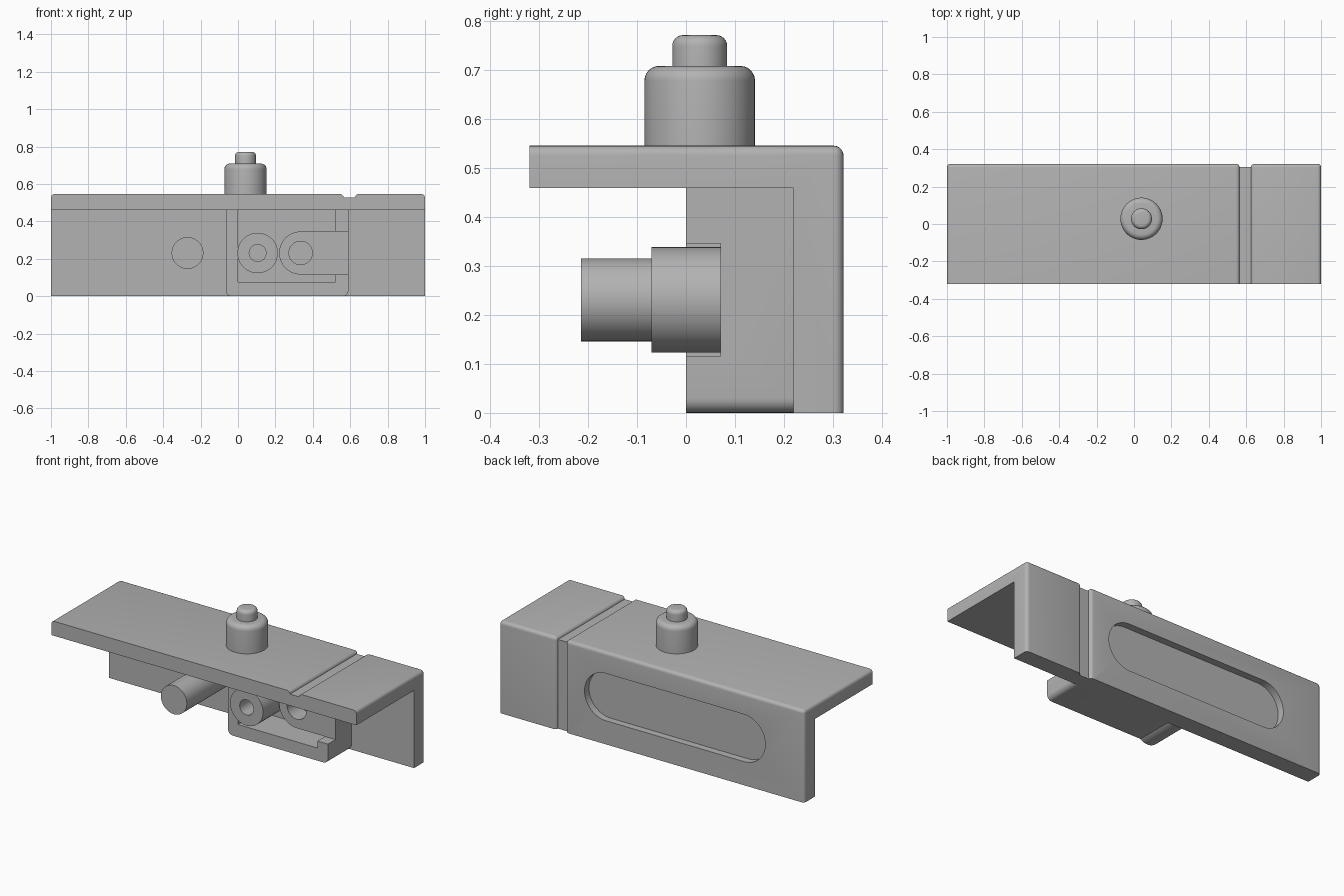
import bpy, bmesh, math

if "Cube" in bpy.data.objects:
    bpy.data.objects.remove(bpy.data.objects["Cube"])

grey = bpy.data.materials.new("light_grey")
grey.diffuse_color = (0.45, 0.45, 0.45, 1)
grey.use_nodes = True
grey.node_tree.nodes["Principled BSDF"].inputs["Base Color"].default_value = grey.diffuse_color


def make(name, bm, cutter=False):
    bmesh.ops.recalc_face_normals(bm, faces=bm.faces)
    me = bpy.data.meshes.new(name)
    bm.to_mesh(me)
    bm.free()
    me.materials.append(grey)
    ob = bpy.data.objects.new(name, me)
    bpy.context.collection.objects.link(ob)
    if cutter:
        ob.hide_render = True
        ob.hide_set(True)
    return ob


def extrude(pts, axis_vec):
    bm = bmesh.new()
    face = bm.faces.new([bm.verts.new(p) for p in pts])
    ext = bmesh.ops.extrude_face_region(bm, geom=[face])["geom"]
    bmesh.ops.translate(bm, vec=axis_vec, verts=[g for g in ext if isinstance(g, bmesh.types.BMVert)])
    return bm


def prism(name, outline, y0, y1, cutter=False):
    """Outline in x and z, extruded along y."""
    return make(name, extrude([(x, y0, z) for x, z in outline], (0, y1 - y0, 0)), cutter)


def arc(cx, cz, r, a0, a1, n):
    return [(cx + r * math.cos(math.radians(a0 + (a1 - a0) * i / n)),
             cz + r * math.sin(math.radians(a0 + (a1 - a0) * i / n))) for i in range(n + 1)]


def disc(cx, cz, r):
    return arc(cx, cz, r, 0, 360, 48)[:-1]


def rect(x0, x1, z0, z1):
    return [(x0, z0), (x1, z0), (x1, z1), (x0, z1)]


def cut(ob, *cutters):
    for c in cutters:
        m = ob.modifiers.new(c.name, "BOOLEAN")
        m.object, m.operation, m.solver = c, "DIFFERENCE", "EXACT"


def angle(x0, x1, top, back, name, radius=0.02):
    """Length of angle bar with rounded outer edges."""
    prof = [(-0.32, 0.46), (0.22, 0.46), (0.22, 0), (back, 0), (back, top), (-0.32, top)]
    bm = extrude([(x0, y, z) for y, z in prof], (x1 - x0, 0, 0))
    if radius:
        def on(e, i, v):
            return all(abs(p.co[i] - v) < 1e-4 for p in e.verts)
        edges = [e for e in bm.edges if (on(e, 2, top) and on(e, 1, back))
                 or ((on(e, 2, top) or on(e, 1, back)) and (on(e, 0, x0) or on(e, 0, x1))
                     and not on(e, 1, -0.32) and not on(e, 2, 0))]
        bmesh.ops.bevel(bm, geom=edges, offset=radius, segments=5, profile=0.5, affect="EDGES")
    return make(name, bm)


# Angle bar: long part, thin groove part, short part
long_bar = angle(-1, 0.565, 0.546, 0.322, "long_bar")
angle(0.555, 0.635, 0.528, 0.305, "groove_floor", 0)
angle(0.625, 1, 0.546, 0.322, "short_bar")

# Rounded recess in the back
recess = prism("recess_cutter", arc(0.30, 0.28, 0.14, -90, 90, 24) + arc(-0.605, 0.28, 0.14, 90, 270, 24),
               0.28, 0.4, True)
cut(long_bar, recess)

# Housing with open pocket and side notch
housing = prism("housing", arc(-0.035, 0.03, 0.03, 180, 270, 6) + arc(0.56, 0.03, 0.03, 270, 360, 6)
                + [(0.59, 0.461), (-0.065, 0.461)], 0, 0.221)
cut(housing, prism("pocket_cutter", rect(0.0, 0.52, 0.075, 0.5), -0.1, 0.20, True),
    prism("notch_cutter", rect(0.4, 0.7, 0.116, 0.346), -0.1, 0.071, True))

# Round boss and rounded tongue, both bored
boss = prism("round_boss", disc(0.105, 0.231, 0.108), -0.07, 0.21)
cut(boss, prism("boss_bore_cutter", disc(0.105, 0.231, 0.045), -0.2, 0.15, True))
tongue = prism("tongue", arc(0.335, 0.231, 0.115, 90, 270, 24) + [(0.53, 0.116), (0.53, 0.346)], 0.071, 0.21)
cut(tongue, prism("tongue_bore_cutter", disc(0.335, 0.231, 0.0625), -0.1, 0.18, True))

# Plain pin
prism("pin", disc(-0.27, 0.231, 0.085), -0.215, 0.23)


# Turned button on top
def turned(name, r, z0, z1, fillet):
    prof = [(r, z0)] + arc(r - fillet, z1 - fillet, fillet, 0, 90, 6) + [(0, z1)]
    bm = bmesh.new()
    vs = [bm.verts.new((0.04 + x, 0.028, z)) for x, z in prof]
    es = [bm.edges.new(p) for p in zip(vs, vs[1:])]
    bmesh.ops.spin(bm, geom=vs + es, cent=(0.04, 0.028, 0), axis=(0, 0, 1), angle=math.tau, steps=48)
    bmesh.ops.remove_doubles(bm, verts=bm.verts, dist=1e-5)
    bmesh.ops.holes_fill(bm, edges=bm.edges)
    return make(name, bm)


turned("button_base", 0.113, 0.54, 0.709, 0.03)
turned("button_cap", 0.056, 0.70, 0.772, 0.022)

# Smooth curved faces, keep hard edges
for ob in bpy.context.scene.objects:
    ob.select_set(not ob.hide_render)
bpy.context.view_layer.objects.active = long_bar
bpy.ops.object.shade_smooth_by_angle(angle=math.radians(30))
